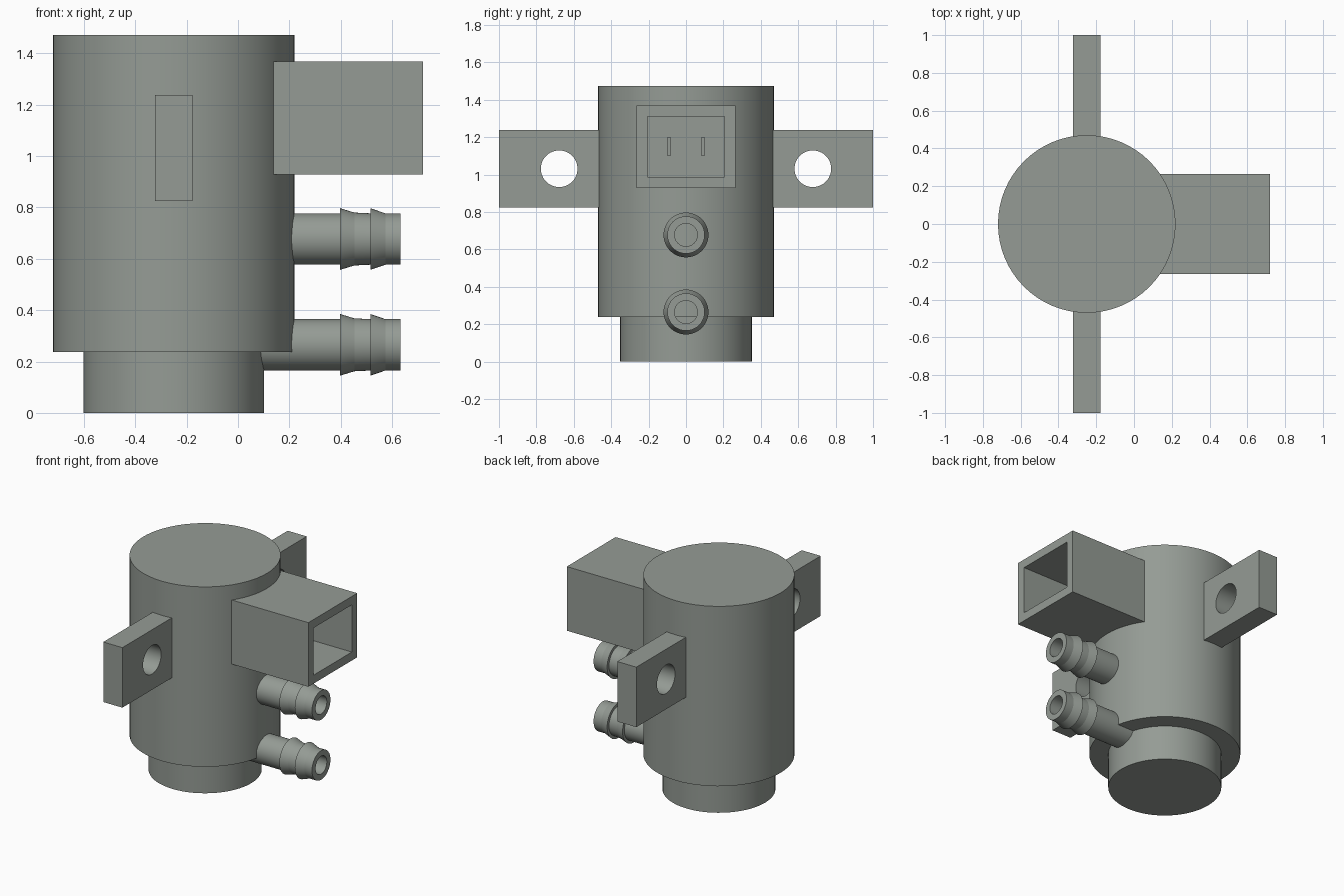
import bpy, bmesh, math
from mathutils import Matrix, Vector

if "Cube" in bpy.data.objects:
    bpy.data.objects.remove(bpy.data.objects["Cube"])

# Dark grey-green plastic
plastic = bpy.data.materials.new("dark_plastic")
plastic.diffuse_color = (0.3, 0.33, 0.3, 1)
plastic.use_nodes = True
plastic.node_tree.nodes["Principled BSDF"].inputs["Base Color"].default_value = plastic.diffuse_color

def finish(bm, name, smooth=False):
    bmesh.ops.recalc_face_normals(bm, faces=bm.faces)
    me = bpy.data.meshes.new(name)
    bm.to_mesh(me)
    bm.free()
    me.materials.append(plastic)
    ob = bpy.data.objects.new(name, me)
    bpy.context.collection.objects.link(ob)
    if smooth:
        bpy.ops.object.select_all(action='DESELECT')
        ob.select_set(True)
        bpy.context.view_layer.objects.active = ob
        bpy.ops.object.shade_smooth_by_angle(angle=math.radians(12))
    return ob

def box_bm(x0, x1, y0, y1, z0, z1):
    bm = bmesh.new()
    size = Matrix.Diagonal((x1 - x0, y1 - y0, z1 - z0, 1))
    centre = Matrix.Translation(((x0 + x1) / 2, (y0 + y1) / 2, (z0 + z1) / 2))
    bmesh.ops.create_cube(bm, size=1, matrix=centre @ size)
    return bm

def lathe(name, profile, matrix, segments):
    """Revolve (radius, height) points about z; both ends lie on the axis."""
    bm = bmesh.new()
    verts = [bm.verts.new((r, 0, h)) for r, h in profile]
    edges = [bm.edges.new(p) for p in zip(verts, verts[1:])]
    bmesh.ops.spin(bm, geom=verts + edges, cent=(0, 0, 0), axis=(0, 0, 1),
                   angle=math.tau, steps=segments, use_duplicate=False)
    bmesh.ops.remove_doubles(bm, verts=bm.verts, dist=1e-5)
    bm.transform(matrix)
    return finish(bm, name, True)

# Stepped canister body
lathe("canister_body",
      [(0, 0), (0.352, 0), (0.352, 0.237), (0.47, 0.237), (0.47, 1.472), (0, 1.472)],
      Matrix.Translation((-0.25, 0, 0)), 64)

# Barbed hose nozzles with blind bores
barb = [(0, 0.05), (0.1, 0.05), (0.1, 0.398), (0.12, 0.398), (0.103, 0.453), (0.1, 0.515),
        (0.12, 0.515), (0.1, 0.574), (0.1, 0.632), (0.061, 0.632), (0.061, 0.2), (0, 0.2)]
for name, z in (("lower_nozzle", 0.265), ("upper_nozzle", 0.677)):
    lathe(name, barb, Matrix.Translation((0, 0, z)) @ Matrix.Rotation(math.pi / 2, 4, 'Y'), 48)

# Open connector socket
bm = box_bm(0.138, 0.72, -0.265, 0.265, 0.928, 1.368)
mouth = max(bm.faces, key=lambda f: f.calc_center_median().x)
bmesh.ops.inset_region(bm, faces=[mouth], thickness=0.058, use_even_offset=True)
bmesh.ops.inset_region(bm, faces=[mouth], thickness=0.0001, use_even_offset=True)
bmesh.ops.translate(bm, verts=mouth.verts, vec=Vector((-0.5, 0, 0)))
finish(bm, "connector_socket")

for side, label in ((-1, "front"), (1, "back")):
    # Contact pins inside the socket
    y = 0.09 * side
    finish(box_bm(0.2, 0.45, y - 0.011, y + 0.011, 1.103, 1.198), label + "_pin")

    # Mounting ears with a drilled bolt hole
    y0, y1 = sorted((0.44 * side, side))
    ear = finish(box_bm(-0.323, -0.178, y0, y1, 0.825, 1.237), label + "_ear")
    bm = bmesh.new()
    bmesh.ops.create_cone(bm, cap_ends=True, segments=48, radius1=0.098, radius2=0.098, depth=0.5,
                          matrix=Matrix.Translation((-0.25, 0.678 * side, 1.031))
                          @ Matrix.Rotation(math.pi / 2, 4, 'Y'))
    cutter = finish(bm, label + "_hole_cutter")
    cutter.hide_render = True
    mod = ear.modifiers.new("bolt_hole", 'BOOLEAN')
    mod.operation, mod.solver, mod.object = 'DIFFERENCE', 'EXACT', cutter
    bpy.ops.object.select_all(action='DESELECT')
    ear.select_set(True)
    bpy.context.view_layer.objects.active = ear
    bpy.ops.object.modifier_apply(modifier=mod.name)
    bpy.ops.object.shade_smooth_by_angle(angle=math.radians(12))
    bpy.data.objects.remove(cutter)
